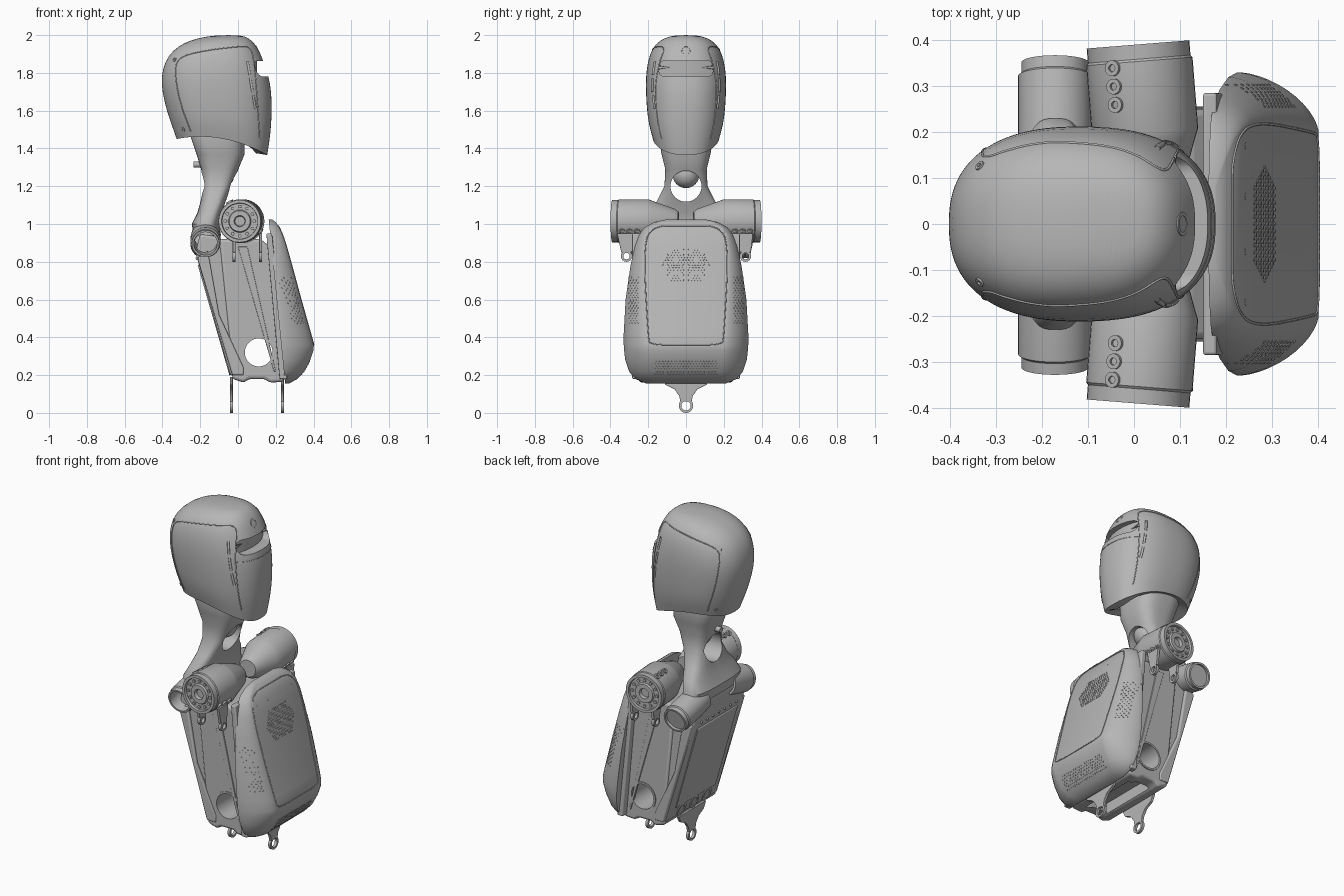
import bpy, bmesh
from math import sin, cos, pi, radians, copysign, sqrt
from mathutils import Vector, Matrix
from mathutils.bvhtree import BVHTree

cube = bpy.data.objects.get("Cube")
if cube:
    bpy.data.objects.remove(cube, do_unlink=True)
grey = bpy.data.materials.new("satin_grey")
grey.use_nodes = True
grey.diffuse_color = (0.47, 0.47, 0.47, 1)
grey.node_tree.nodes["Principled BSDF"].inputs["Base Color"].default_value = grey.diffuse_color

def smooth(ob):
    bpy.ops.object.select_all(action='DESELECT')
    ob.select_set(True)
    bpy.context.view_layer.objects.active = ob
    bpy.ops.object.shade_smooth_by_angle(angle=radians(35))

def finish(name, bm):
    bmesh.ops.recalc_face_normals(bm, faces=bm.faces)
    me = bpy.data.meshes.new(name)
    bm.to_mesh(me)
    bm.free()
    ob = bpy.data.objects.new(name, me)
    bpy.context.collection.objects.link(ob)
    me.materials.append(grey)
    smooth(ob)
    return ob

def apply_mod(ob, kind, **settings):
    mod = ob.modifiers.new(kind.lower(), kind)
    for key, value in settings.items():
        setattr(mod, key, value)
    bpy.context.view_layer.objects.active = ob
    bpy.ops.object.modifier_apply(modifier=mod.name)
    smooth(ob)

def cut(ob, cutter):
    apply_mod(ob, 'BOOLEAN', operation='DIFFERENCE', solver='EXACT', object=cutter)
    bpy.data.objects.remove(cutter, do_unlink=True)

def skin(name, rings, closed=False, caps=(True, True)):
    """Join equal rings of points into one surface."""
    bm = bmesh.new()
    rows = [[bm.verts.new(p) for p in ring] for ring in rings]
    n = len(rows[0])
    for a, b in zip(rows, rows[1:] + (rows[:1] if closed else [])):
        for i in range(n):
            j = (i + 1) % n
            bm.faces.new((a[i], a[j], b[j], b[i]))
    for row, cap in ((rows[0], caps[0]), (rows[-1], caps[1])):
        if cap and not closed:
            bm.faces.new(row)
    return finish(name, bm)

def loft(name, sections, power, flat_front=False, caps=(True, True), n=48):
    """Sections: z back, z front, x back, x front, half width, shape (rim arch or flat share of the front)."""
    rings = []
    for zb, zf, xb, xf, hw, shape in sections:
        ring = []
        for i in range(n):
            a = 2 * pi * (i + 0.5) / n
            u = copysign(abs(cos(a)) ** (2 / power), cos(a))
            v = copysign(abs(sin(a)) ** (2 / power), sin(a))
            t, arch = (u + 1) / 2, shape
            if flat_front:
                t, arch = max(0, u), 0
                v = copysign(shape + (1 - shape) * abs(v), v) if u > 0 else sin(a)
            ring.append((xb + (xf - xb) * t, v * hw, zb + (zf - zb) * t + 4 * t * (1 - t) * arch))
        rings.append(ring)
    return skin(name, rings, caps=caps)

def lathe(name, profile, origin, axis, closed=False, n=40):
    """Revolve (radius, height) points about an axis."""
    m = Matrix.Translation(origin) @ Vector(axis).to_track_quat('Z', 'Y').to_matrix().to_4x4()
    turn = [2 * pi * i / n for i in range(n)]
    return skin(name, [[m @ Vector((r * cos(a), r * sin(a), h)) for a in turn] for r, h in profile], closed)

def washer(name, ri, ro, t, origin, axis):
    return lathe(name, [(ri, -t), (ro, -t), (ro, t), (ri, t)], origin, axis, True)

def rod(name, r, length, origin, axis, n=40):
    return lathe(name, [(r, 0), (r, length)], origin, axis, n=n)

def prism(name, points, lo, hi, bevel, across_x=False):
    """Extrude an x,z outline along y, or a y,z outline along x."""
    ob = skin(name, [[(d, a, b) if across_x else (a, d, b) for a, b in points] for d in (lo, hi)])
    if bevel:
        apply_mod(ob, 'BEVEL', width=bevel, segments=3)
    return ob

def tree_of(ob):
    return BVHTree.FromObject(ob, bpy.context.evaluated_depsgraph_get())

def rounded(points, rounds=4):
    """Corner-cutting that turns a few points into a soft line."""
    pts = [Vector(p) for p in points]
    for _ in range(rounds):
        inner = [a.lerp(b, f) for a, b in zip(pts, pts[1:]) for f in (.25, .75)]
        pts = [pts[0]] + inner + [pts[-1]]
    return pts

def seam(name, tree, starts, direction, radius):
    """Fine bead that follows a surface."""
    hits = [h for h in (tree.ray_cast(Vector(s), Vector(direction))[0] for s in starts) if h]
    cu = bpy.data.curves.new(name, 'CURVE')
    cu.dimensions, cu.bevel_depth, cu.bevel_resolution = '3D', radius, 1
    sp = cu.splines.new('POLY')
    sp.points.add(len(hits) - 1)
    for p, h in zip(sp.points, hits):
        p.co = (*h, 1)
    ob = bpy.data.objects.new(name, cu)
    bpy.context.collection.objects.link(ob)
    cu.materials.append(grey)

# Head shell, open at the neck
head = loft("head_shell", [
    (1.45, 1.365, -.325, .155, .175, .045), (1.52, 1.47, -.35, .172, .197, .03),
    (1.6, 1.58, -.378, .18, .207, .01), (1.7, 1.7, -.402, .178, .213, 0),
    (1.78, 1.78, -.407, .163, .213, 0), (1.86, 1.86, -.388, .137, .203, 0),
    (1.92, 1.92, -.345, .11, .183, 0), (1.96, 1.96, -.285, .085, .153, 0),
    (1.985, 1.985, -.21, .055, .115, 0), (2.0, 2.0, -.12, .02, .06, 0)], 2.4, caps=(False, True))
apply_mod(head, 'SUBSURF', levels=1)
apply_mod(head, 'SOLIDIFY', thickness=.06, offset=-1)

# Curved visor slot, brow lens and head seams
slot = []
for i in range(25):
    y = -.148 + .296 * i / 24
    h = .004 + .038 * sqrt(max(0, 1 - (max(0, abs(y) - .11) / .038) ** 2))
    back = .1 - 1.6 * y * y
    slot.append([(back, y, 1.822 - h), (back, y, 1.822 + h), (.3, y, 1.822 + h), (.3, y, 1.822 - h)])
cut(head, skin("slot_cutter", slot))
head_tree = tree_of(head)
lathe("brow_lens", [(.026, -.02), (.026, .008), (.018, .008), (.016, .002), (.002, .006)], (.1, 0, 1.92), (1, 0, .5))
side_line = [(-.25, 1.49), (-.31, 1.65), (-.335, 1.8), (-.32, 1.88), (-.2, 1.915), (0, 1.94), (.065, 1.94),
             (.085, 1.87), (.1, 1.7), (.115, 1.45)]
for side, label in ((1, "left"), (-1, "right")):
    inward = (0, -side, 0)
    seam("head_seam_" + label, head_tree, [(p.x, side, p.y) for p in rounded(side_line)], inward, .003)
    for i in range(3):
        x, z = .05 + .015 * i, 1.86 - .09 * i
        seam("head_vent_" + label, head_tree, [(x + .006 * k, side, z - .035 * k) for k in range(3)], inward, .007)
    for x, z in ((-.335, 1.87), (-.29, 1.5)):
        hit, normal, _, _ = head_tree.ray_cast(Vector((x, side, z)), Vector(inward))
        if hit:
            washer("head_fastener", .005, .011, .004, hit, normal)
seam("face_seam", head_tree, [(1, y / 100, 1.745) for y in range(-16, 17)], (-1, 0, 0), .002)

# Neck with bored yoke and ball joint
neck = loft("neck", [(z, z, xb, xf, hw, 0) for z, xb, xf, hw in [
    (1.6, -.22, .01, .12), (1.46, -.25, .035, .145), (1.37, -.22, .035, .13), (1.29, -.195, .002, .11),
    (1.2, -.188, -.03, .114), (1.12, -.198, -.065, .155), (1.06, -.215, -.085, .205),
    (1.0, -.245, -.1, .23), (.94, -.235, -.09, .235)]], 3)
cut(neck, rod("neck_cutter", .082, 1, (-.5, 0, 1.2), (1, 0, 0)))
lathe("neck_ball", [(max(.002, .07 * sin(pi * i / 16)), -.07 * cos(pi * i / 16)) for i in range(17)],
      (-.09, 0, 1.26), (0, 0, 1))
rod("neck_knob", .016, .04, (-.235, 0, 1.315), (1, 0, 0))

# Chest shell with a flat front that widens upwards
chest = loft("chest_shell", [(z, z, .165 + .1 * (1 - z), xf, hw, flat) for z, xf, hw, flat in [
    (1.025, .178, .1, .8), (1.01, .2, .17, .82), (.98, .22, .222, .83), (.94, .238, .25, .83), (.88, .257, .272, .8),
    (.78, .285, .294, .74), (.6, .334, .32, .67), (.42, .385, .33, .62), (.36, .402, .33, .6), (.33, .4, .328, .6),
    (.28, .383, .322, .6), (.22, .352, .302, .62), (.18, .315, .27, .65), (.155, .27, .21, .7)]], 1.65, True)
chest_tree = tree_of(chest)
panel = [(0, .36), (.19, .36), (.2, .4), (.225, .85), (.19, .99), (0, .99)]
for side in (1, -1):
    seam("chest_panel_seam", chest_tree, [(1, side * p.x, p.y) for p in rounded(panel, 3)], (-1, 0, 0), .003)

# Perforated grilles: centre, lower and flank fields of tiny studs
bm = bmesh.new()
for row in range(56):
    for col in range(-21, 22):
        y, z = (col + .5 * (row % 2)) * .0155, .19 + row * .0135
        centre = abs(z - .78) < .09 and abs(y) < .135 - abs(z - .78) * .6
        lower = .2 < z < .28 and abs(y) < .17
        flank = .46 < z < .72 and .25 < abs(y) < .31
        hit, normal, _, _ = chest_tree.ray_cast(Vector((1, y, z)), Vector((-1, 0, 0)))
        if hit and (centre or lower or flank):
            m = Matrix.Translation(hit) @ normal.to_track_quat('Z', 'Y').to_matrix().to_4x4()
            bmesh.ops.create_cone(bm, cap_ends=True, segments=6, radius1=.0045, radius2=.004, depth=.004, matrix=m)
finish("chest_grilles", bm)
for y in (-.17, -.06, .06, .17):
    rod("chest_screw", .007, .014, (.23, y, .92), (1, 0, .3), 12)

# Torso core, bored sideways, with an open pocket underneath
core = prism("torso_core", [(-.1, .92), (.12, .92), (.17, .88), (.25, .2), (.24, .165), (.17, .16), (.14, .18),
                            (.06, .18), (.03, .16), (-.03, .18), (-.03, .24)], -.25, .25, .015)
backing = prism("chest_backing", [(.15, .95), (.18, .95), (.26, .18), (.22, .18)], -.285, .285, .006)
rear = prism("rear_frame", [(-.225, .85), (-.2, .95), (-.09, .93), (.04, .2), (-.02, .185), (-.045, .21)],
             -.24, .24, .015)
for part in (core, backing, rear):
    cut(part, rod("bore_cutter", .075, 2, (.11, -1, .32), (0, 1, 0)))
cut(core, prism("pocket_cutter", [(.045, .1), (.19, .1), (.19, .235), (.045, .235)], -.18, .18, 0))
prism("back_panel", [(-.212, .78), (-.205, .79), (-.055, .28), (-.066, .27)], -.19, .19, .003)
for y in (-.12, 0, .12):
    washer("back_port", .026, .04, .012, (-.045, y, .24), (.96, 0, .28))
for y in range(-3, 4):
    rod("back_screw", .007, .012, (-.212, y * .055, .82), (-.96, 0, -.28), 12)

# Side rails, shoulders, rear stubs and hanging clevises
for side, label in ((1, "left"), (-1, "right")):
    washer("bore_collar", .074, .085, .006, (.11, side * .25, .32), (0, 1, 0))
    prism("side_rail", [(-.215, .82), (-.16, .86), (-.1, .52), (.03, .24), (.03, .2), (-.03, .2)],
          side * .22, side * .257, .008)
    prism("side_rib", [(0, .88), (.05, .88), (.2, .22), (.19, .22)], side * .24, side * .256, .003)
    axis, up = Vector((-.08, side, 0)).normalized(), Vector((0, 0, 1))
    origin = Vector((.04, 0, 1.015))
    lathe("shoulder_" + label, [(.05, .04), (.065, .06), (.108, .18), (.116, .2), (.116, .355), (.112, .36),
                                (.112, .392), (.096, .392), (.094, .378), (.06, .378), (.055, .388),
                                (.03, .388), (.026, .37), (.002, .37)], origin, axis)
    for i in range(12):
        spoke = axis.cross(up) * cos(pi * i / 6) + up * sin(pi * i / 6)
        rod("shoulder_bolt", .009, .012, origin + axis * .374 + spoke * .077, axis, 10)
    for y in (.26, .3, .34):
        for d in (Vector((-.5, 0, .86)), Vector((.88, 0, -.48))):
            washer("shoulder_port", .008, .017, .007, origin + axis * y + d * .116, d)
    for x in (-.02, .12):
        y = side * .315
        washer("clevis_eye", .017, .03, .008, (x, y, .83), (1, 0, 0))
        prism("clevis_web", [(y - .028, .85), (y + .028, .85), (y + .04, .95), (y - .05, .95)],
              x - .008, x + .008, .002, True)
    end = .36 if side > 0 else .32
    lathe("rear_stub_" + label, [(.062, .12), (.075, .12), (.08, .2), (.08, end - .03), (.073, end - .025),
                                 (.073, end), (.062, end)], (-.172, 0, .965), (0, side, -.22), True)
rod("stub_cap", .064, .01, (-.172, .327, .893), (0, 1, -.22))

# Bottom mounting lugs
flare = [(.03, .06), (.036, .09), (.06, .125), (.11, .15), (.13, .19)]
for x in (-.035, .235):
    washer("lug_eye", .025, .038, .008, (x, 0, .038), (1, 0, 0))
    prism("lug_web", flare + [(-y, z) for y, z in reversed(flare)], x - .008, x + .008, .002, True)
